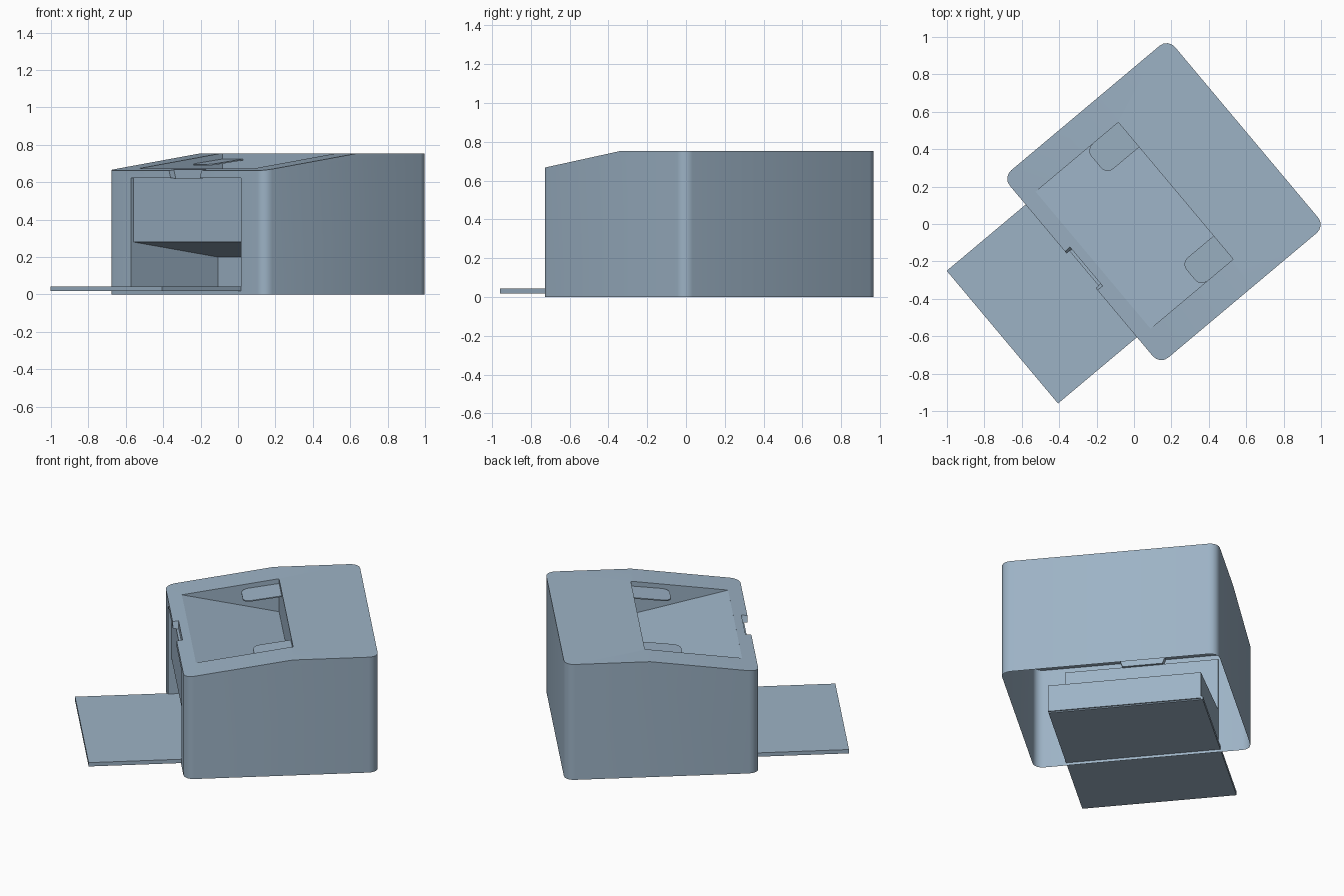
import bpy, bmesh, math
from mathutils import Vector, Matrix

if "Cube" in bpy.data.objects:
    bpy.data.objects.remove(bpy.data.objects["Cube"])

TURN = Matrix.Rotation(math.radians(-50), 4, 'Z')   # the model stands turned on the grid

# Blue-grey plastic
plastic = bpy.data.materials.new("blue_grey_plastic")
plastic.diffuse_color = (0.335, 0.448, 0.56, 1)
plastic.use_nodes = True
plastic.node_tree.nodes["Principled BSDF"].inputs["Base Color"].default_value = plastic.diffuse_color


def prism(name, pts, sweep, round_edges=None, radius=0.0, segs=4):
    """Extrude a flat polygon along a vector, optionally rounding chosen upright edges."""
    bm = bmesh.new()
    face = bm.faces.new([bm.verts.new(p) for p in pts])
    ext = bmesh.ops.extrude_face_region(bm, geom=[face])
    verts = [g for g in ext['geom'] if isinstance(g, bmesh.types.BMVert)]
    bmesh.ops.translate(bm, verts=verts, vec=Vector(sweep))
    bmesh.ops.recalc_face_normals(bm, faces=bm.faces)
    if round_edges:
        edges = [e for e in bm.edges
                 if abs((e.verts[0].co - e.verts[1].co).normalized().z) > 0.99
                 and round_edges((e.verts[0].co + e.verts[1].co) / 2)]
        bmesh.ops.bevel(bm, geom=edges, offset=radius, segments=segs,
                        profile=0.5, affect='EDGES')
    mesh = bpy.data.meshes.new(name)
    bm.to_mesh(mesh)
    bm.free()
    ob = bpy.data.objects.new(name, mesh)
    bpy.context.collection.objects.link(ob)
    return ob


def side_prism(name, yz, x0, x1, **kw):
    return prism(name, [(x0, y, z) for y, z in yz], (x1 - x0, 0, 0), **kw)


# Housing: side profile with sloped front lid and rounded upright corners
body = side_prism("housing", [(-0.377, 0), (0.776, 0), (0.776, 0.753), (0.268, 0.753), (-0.377, 0.662)],
                  -0.642, 0.665, round_edges=lambda c: True, radius=0.058)

# Cutters: paper recess in the lid, output bay with set-back panel, thumb notch
cutters = [
    side_prism("recess_cutter", [(-0.292, 0.6735), (0.285, 0.54), (0.285, 0.9), (-0.292, 0.9)],
               -0.47, 0.485),
    side_prism("bay_cutter", [(-0.45, 0.025), (0.23, 0.025), (0.23, 0.2), (-0.357, 0.28),
                              (-0.357, 0.623), (-0.45, 0.623)], -0.442, 0.476),
    prism("notch_cutter", [(-0.11, -0.45, 0.62), (0.13, -0.45, 0.62),
                           (0.165, -0.45, 0.72), (-0.145, -0.45, 0.72)], (0, 0.108, 0)),
]
for c in cutters:
    c.hide_render = True
    m = body.modifiers.new(c.name, 'BOOLEAN')
    m.operation, m.solver, m.object = 'DIFFERENCE', 'EXACT', c

# Bake the cuts and open the underside
dg = bpy.context.evaluated_depsgraph_get()
mesh = bpy.data.meshes.new_from_object(body.evaluated_get(dg))
body.modifiers.clear()
body.data = mesh
for c in cutters:
    bpy.data.objects.remove(c)
bm = bmesh.new()
bm.from_mesh(mesh)
under = [f for f in bm.faces if all(v.co.z < 1e-4 for v in f.verts)]
bmesh.ops.delete(bm, geom=under, context='FACES')
bm.to_mesh(mesh)
bm.free()

# Output tray: runs from inside the bay out past the front
tray = side_prism("output_tray", [(-0.928, 0.018), (0.222, 0.018), (0.222, 0.043), (-0.928, 0.043)],
                  -0.452, 0.474)

# Thin paper guide tabs, parallel to the lid slope, on the back wall of the recess
tabs = [side_prism(f"{side}_paper_guide",
                   [(0.058, 0.688), (0.285, 0.717), (0.285, 0.724), (0.058, 0.695)], x0, x1,
                   round_edges=lambda c: c.y < 0.1, radius=0.045)
        for side, x0, x1 in (("left", -0.47, -0.297), ("right", 0.322, 0.485))]

for ob in [body, tray] + tabs:
    ob.data.transform(TURN)
    ob.data.materials.clear()
    ob.data.materials.append(plastic)
    bpy.ops.object.select_all(action='DESELECT')
    ob.select_set(True)
    bpy.context.view_layer.objects.active = ob
    bpy.ops.object.shade_smooth_by_angle(angle=math.radians(30))
